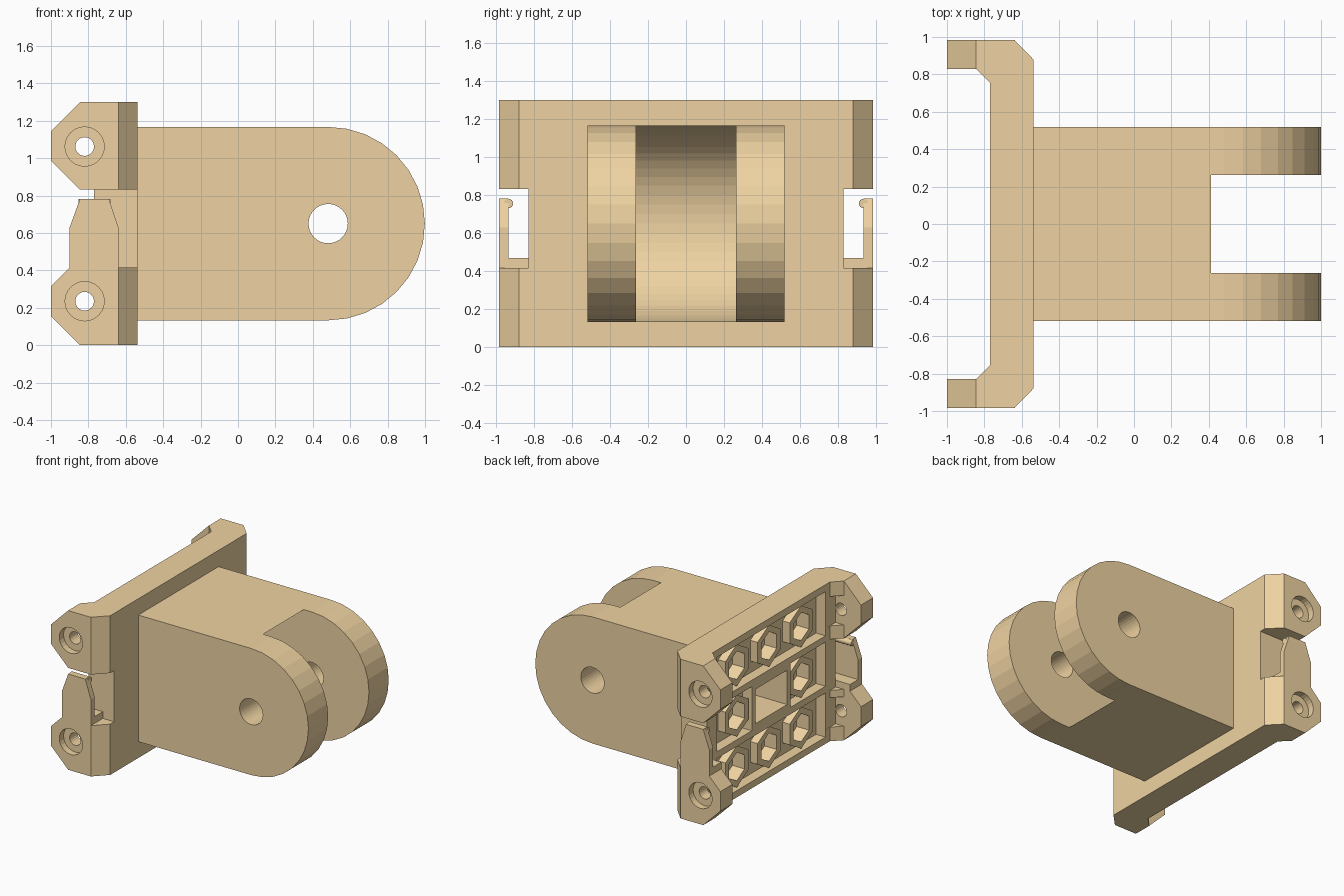
import bpy, bmesh, math

if "Cube" in bpy.data.objects:
    bpy.data.objects.remove(bpy.data.objects["Cube"])

# Warm tan plastic
tan = bpy.data.materials.new("tan_plastic")
tan.diffuse_color = (0.86, 0.65, 0.36, 1)
tan.use_nodes = True
tan.node_tree.nodes["Principled BSDF"].inputs["Base Color"].default_value = tan.diffuse_color


def rect(a0, a1, b0, b1):
    return [(a0, b0), (a1, b0), (a1, b1), (a0, b1)]


def ring(a, b, r, n, start=0.0):
    return [(a + r * math.cos(start + 2 * math.pi * i / n),
             b + r * math.sin(start + 2 * math.pi * i / n)) for i in range(n)]


def solid(name, prisms):
    """One object from prisms: (axis, profile, low, high)."""
    place = {'x': lambda a, b, t: (t, a, b),
             'y': lambda a, b, t: (a, t, b),
             'z': lambda a, b, t: (a, b, t)}
    bm = bmesh.new()
    for axis, pts, lo, hi in prisms:
        low, high = ([bm.verts.new(place[axis](a, b, t)) for a, b in pts] for t in (lo, hi))
        bm.faces.new(low)
        bm.faces.new(high[::-1])
        for i in range(len(pts)):
            j = (i + 1) % len(pts)
            bm.faces.new((low[j], low[i], high[i], high[j]))
    bmesh.ops.recalc_face_normals(bm, faces=bm.faces[:])
    me = bpy.data.meshes.new(name)
    bm.to_mesh(me)
    bm.free()
    me.materials.append(tan)
    ob = bpy.data.objects.new(name, me)
    bpy.context.collection.objects.link(ob)
    return ob


def boolean(target, operation, prisms):
    tool = solid("helper", prisms)
    mod = target.modifiers.new("bool", 'BOOLEAN')
    mod.operation, mod.solver, mod.object = operation, 'EXACT', tool
    bpy.context.view_layer.objects.active = target
    bpy.ops.object.modifier_apply(modifier=mod.name)
    bpy.data.objects.remove(tool)


def span(s, lo, hi):
    return tuple(sorted((s * lo, s * hi)))


rows = (0.235, 0.65, 1.062)
lug_rows = (rows[0], rows[2])

# Mounting plate with side flanges, from its top outline
half = [(-0.538, 0.88), (-0.64, 0.985), (-1.0, 0.985), (-1.0, 0.83), (-0.845, 0.83), (-0.77, 0.755)]
outline = half + [(x, -y) for x, y in reversed(half)]
bracket = solid("hinge_bracket", [('z', outline, 0.0, 1.3)])

# Flanges trimmed into chamfered lugs, then notched between the lugs
side = [(-0.5, -0.01), (-0.835, -0.01), (-1.01, 0.165), (-1.01, 0.305), (-0.9, 0.415), (-0.771, 0.415),
        (-0.771, 0.832), (-0.845, 0.832), (-1.01, 0.997), (-1.01, 1.135), (-0.835, 1.31), (-0.5, 1.31)]
boolean(bracket, 'INTERSECT', [('y', side, -1.1, 1.1)])
boolean(bracket, 'DIFFERENCE',
        [('y', rect(-1.1, -0.4, 0.415, 0.832), *span(s, 0.83, 1.1)) for s in (-1, 1)])

# Screw holes and counterbores in the lugs, with clearance in the inner corner
boolean(bracket, 'DIFFERENCE',
        [('y', rect(-0.95, -0.769, z - 0.12, z + 0.12), *span(s, 0.7, 0.83))
         for z in lug_rows for s in (-1, 1)])
boolean(bracket, 'DIFFERENCE',
        [('y', ring(-0.82, z, 0.05, 24), *span(s, 0.8, 1.1)) for z in lug_rows for s in (-1, 1)])
boolean(bracket, 'DIFFERENCE',
        [('y', ring(-0.82, z, 0.105, 24), *span(s, 0.93, 1.1)) for z in lug_rows for s in (-1, 1)])

# Hinge body with rounded end
px, pz, r = 0.482, 0.65, 0.517
arc = [(px + r * math.cos(math.radians(t * 11.25 - 90)),
        pz + r * math.sin(math.radians(t * 11.25 - 90))) for t in range(17)]
boolean(bracket, 'UNION', [('y', [(-0.6, pz + r), (-0.6, pz - r)] + arc, -0.518, 0.518)])

# Round-bottomed fork slot and pin hole
boolean(bracket, 'DIFFERENCE', [('y', ring(px, pz, 0.5225, 64), -0.263, 0.263)])
boolean(bracket, 'DIFFERENCE', [('y', ring(px, pz, 0.105, 32), -0.7, 0.7)])

# Ribbed recesses in the back of the plate, with a deeper central window
pockets = [('x', rect(-0.7, 0.7, z - 0.18, z + 0.18), -0.9, -0.685) for z in lug_rows]
pockets += [('x', rect(*span(s, 0.25, 0.7), 0.47, 0.83), -0.9, -0.685) for s in (-1, 1)]
pockets += [('x', rect(-0.205, 0.205, 0.51, 0.79), -0.9, -0.4)]
boolean(bracket, 'DIFFERENCE', pockets)

# Hexagonal nut sockets standing in the recesses
spots = [(y, z) for z in rows for y in (-0.415, 0, 0.415) if (y, z) != (0, 0.65)]
up = math.pi / 2
boolean(bracket, 'UNION', [('x', ring(y, z, 0.17, 6, up), -0.75, -0.66) for y, z in spots])
boolean(bracket, 'DIFFERENCE', [('x', ring(y, z, 0.115, 6, up), -0.9, -0.64) for y, z in spots])
boolean(bracket, 'DIFFERENCE', [('x', ring(y, z, 0.052, 16), -0.9, -0.5) for y, z in spots])

# Spring clips: foot, upright tongue and rounded catch on each side
tongue = [(-0.9, 0.415), (-0.64, 0.415), (-0.64, 0.63), (-0.69, 0.782), (-0.845, 0.782), (-0.9, 0.63)]
for s, label in ((-1, "front"), (1, "back")):
    clip = solid(label + "_clip", [('y', tongue, *span(s, 0.935, 0.985))])
    boolean(clip, 'UNION', [('y', rect(-0.9, -0.64, 0.415, 0.47), *span(s, 0.83, 0.985))])
    boolean(clip, 'UNION', [('x', ring(s * 0.935, 0.756, 0.025, 16), -0.853, -0.682)])
